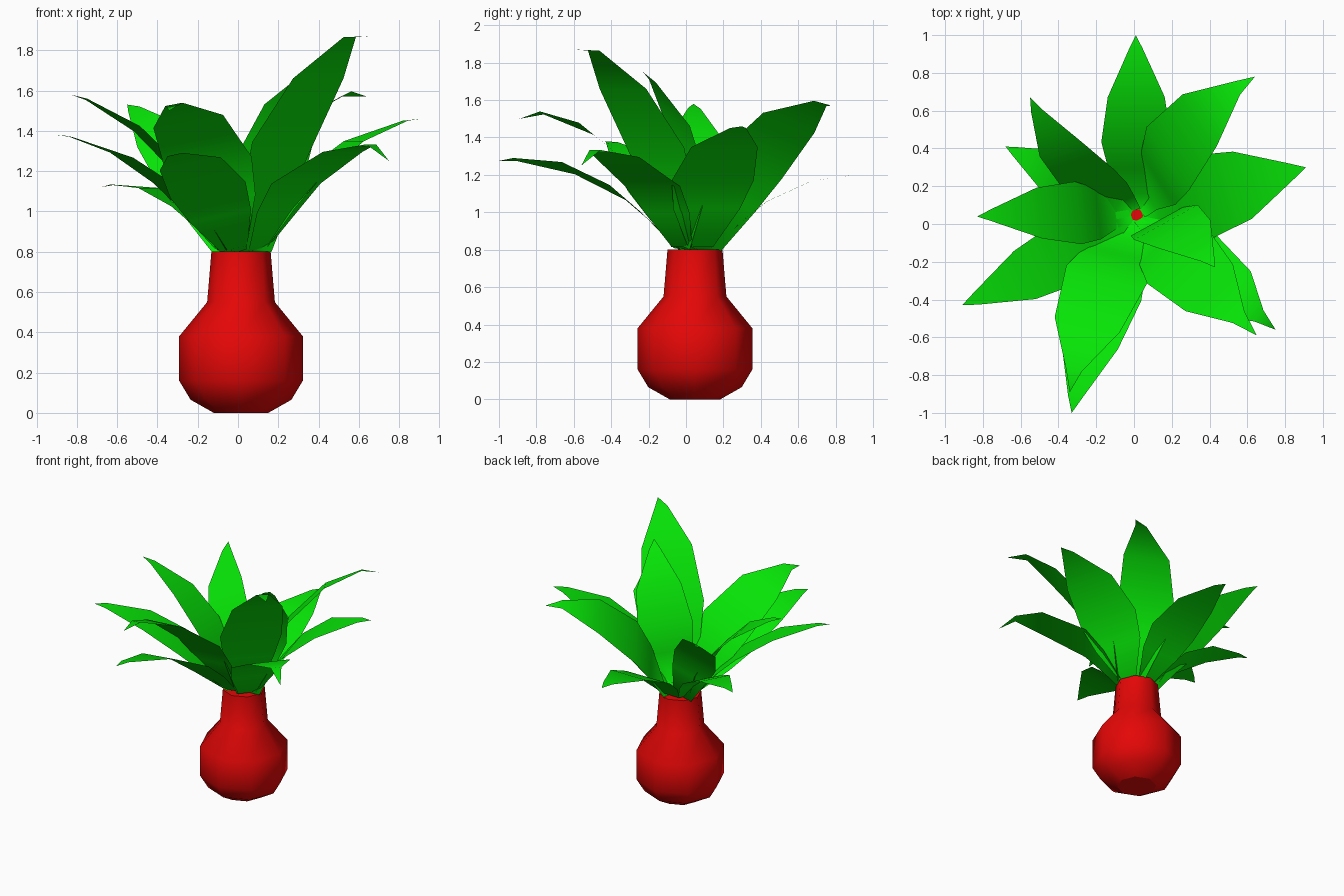
import bpy, math
from mathutils import Vector, Quaternion

cube = bpy.data.objects.get("Cube")
if cube:
    bpy.data.objects.remove(cube)


def material(name, colour):
    m = bpy.data.materials.new(name)
    m.use_nodes = True
    m.diffuse_color = (*colour, 1)
    m.node_tree.nodes["Principled BSDF"].inputs["Base Color"].default_value = (*colour, 1)
    return m


def add_mesh(name, verts, faces, mat):
    me = bpy.data.meshes.new(name)
    me.from_pydata(verts, [], faces)
    me.materials.append(mat)
    ob = bpy.data.objects.new(name, me)
    bpy.context.collection.objects.link(ob)
    for p in me.polygons:
        p.use_smooth = True
    return ob


red = material("vase red", (0.78, 0.002, 0.002))
green = material("leaf green", (0.002, 0.78, 0.002))
CENTRE = Vector((0.015, 0.048, 0))

# Vase: eight-sided lathe with flat caps
SIDES = 8
profile = [(0.135, 0), (0.25, 0.065), (0.307, 0.16), (0.307, 0.38),
           (0.168, 0.55), (0.147, 0.8)]
verts, faces = [], []
for r, z in profile:
    for i in range(SIDES):
        a = math.tau * i / SIDES
        verts.append(CENTRE + Vector((r * math.cos(a), r * math.sin(a), z)))
for k in range(len(profile) - 1):
    for i in range(SIDES):
        j = (i + 1) % SIDES
        faces.append((k * SIDES + i, k * SIDES + j, (k + 1) * SIDES + j, (k + 1) * SIDES + i))
faces.append(tuple(reversed(range(SIDES))))
faces.append(tuple(range(len(verts) - SIDES, len(verts))))
vase = add_mesh("vase", verts, faces, red)
for p in vase.data.polygons[-2:]:
    p.use_smooth = False

# Leaf root on the neck: radius, height, half width
ROOT = [(0.03, 0.802, 0.045), (0.11, 0.815, 0.07)]


def leaf(name, tip, roll, bend, width, droop):
    """Arched strip from the neck to the tip; positive roll lifts its right edge."""
    tip = Vector(tip)
    out = tip - CENTRE
    out.z = 0
    out.normalize()
    base = CENTRE + out * 0.03 + Vector((0, 0, 0.795))
    chord = tip - base
    length = chord.length
    chord.normalize()
    turn = Quaternion(chord, math.radians(-roll))
    side = turn @ Vector((-out.y, out.x, 0))
    up = chord.cross(side)
    # Distance along, arch height and half width for unit length
    shift = 0.03 * (droop - 1)
    stations = [(0.26, 0.055 * bend, 0.15), (0.43, 0.1 * bend, 0.185),
                (0.69 + shift, 0.105 * bend, 0.15), (0.935, 0.037 * droop, 0.037)]
    rows = [(CENTRE + out * r + Vector((0, 0, z)), w) for r, z, w in ROOT]
    rows += [(base + (chord * u + up * v) * length, w * width * length)
             for u, v, w in stations]
    vs, fs = [], []
    for mid, half in rows:
        vs += [mid - side * half, mid + side * half]
    vs.append(tip)
    for i in range(0, len(vs) - 3, 2):
        fs.append((i, i + 2, i + 3, i + 1))
    n = len(vs) - 1
    fs.append((n - 2, n, n - 1))
    return add_mesh(name, vs, fs, green)


# Leaves, anticlockwise from the left side: tip, roll, bend, width, droop
LEAVES = [
    ((0.91, 0.30, 1.46), 0, 1, 1.1, 1),
    ((0.64, 0.78, 1.57), 24, 1.4, 0.95, 2),
    ((0.01, 1.00, 1.195), 0, 1, 1, 1),
    ((-0.55, 0.67, 1.53), 34, 1, 0.8, 1),
    ((-0.68, 0.41, 1.12), 0, 1.2, 0.95, 1.2),
    ((-0.83, 0.04, 1.58), -8, 0.9, 0.8, 0.9),
    ((-0.91, -0.43, 1.38), 6, 0.8, 0.8, 0.8),
    ((-0.33, -1.00, 1.275), -13, 1, 0.9, 1),
    ((-0.34, -0.89, 1.50), -13, 1.4, 1, 2.2),
    ((0.65, -0.59, 1.87), 0, 1, 0.85, 2),
    ((0.75, -0.56, 1.25), 0, 1.6, 1, 3.3),
    ((0.43, -0.23, 1.75), 30, 1, 1, 1),
]
for i, (tip, roll, bend, width, droop) in enumerate(LEAVES):
    leaf(f"leaf_{i + 1}", tip, roll, bend, width, droop)
